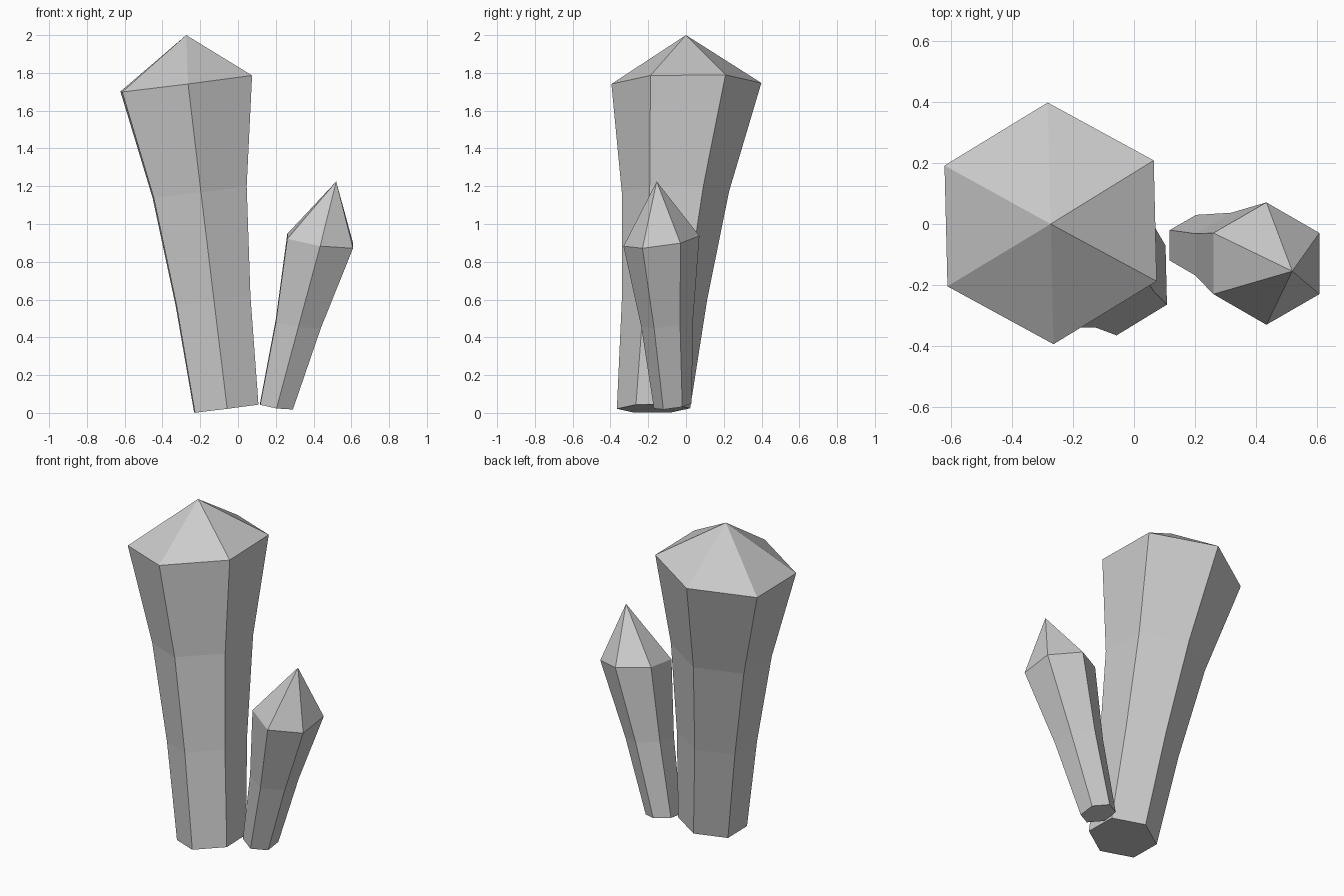
import bpy, bmesh
from math import sin, cos, radians
from mathutils import Vector

if "Cube" in bpy.data.objects:
    bpy.data.objects.remove(bpy.data.objects["Cube"])


def crystal(name, base, shoulder, radii, apex, slope, twist):
    """Hexagonal shaft on a leaning axis, tilted rings, capped base, pointed tip."""
    bm = bmesh.new()
    base, shoulder = Vector(base), Vector(shoulder)
    rings = []
    for i, r in enumerate(radii):
        c = base.lerp(shoulder, i / (len(radii) - 1))
        ring = []
        for k in range(6):
            a = radians(90 + twist + 60 * k)
            dx, dy = r * cos(a), r * sin(a)
            ring.append(bm.verts.new(c + Vector((dx, dy, slope[0] * dx + slope[1] * dy))))
        rings.append(ring)
    tip = bm.verts.new(apex)
    bm.faces.new(rings[0][::-1])
    for lo, hi in zip(rings, rings[1:]):
        for k in range(6):
            n = (k + 1) % 6
            bm.faces.new((lo[k], lo[n], hi[n], hi[k]))
    for k in range(6):
        bm.faces.new((rings[-1][k], rings[-1][(k + 1) % 6], tip))
    bmesh.ops.recalc_face_normals(bm, faces=bm.faces[:])
    mesh = bpy.data.meshes.new(name)
    bm.to_mesh(mesh)
    bm.free()
    obj = bpy.data.objects.new(name, mesh)
    bpy.context.collection.objects.link(obj)
    return obj


# Tall crystal leaning left and back
crystal("large_crystal", (-0.062, -0.172, 0.023), (-0.274, 0.002, 1.744),
        (0.194, 0.226, 0.284, 0.397), (-0.274, 0.0, 2.0), (0.127, 0.01), 1.4)

# Short crystal leaning right and forward
crystal("small_crystal", (0.204, -0.07, 0.037), (0.435, -0.13, 0.91),
        (0.1, 0.137, 0.201), (0.52, -0.155, 1.225), (-0.143, 0.135), 0)
